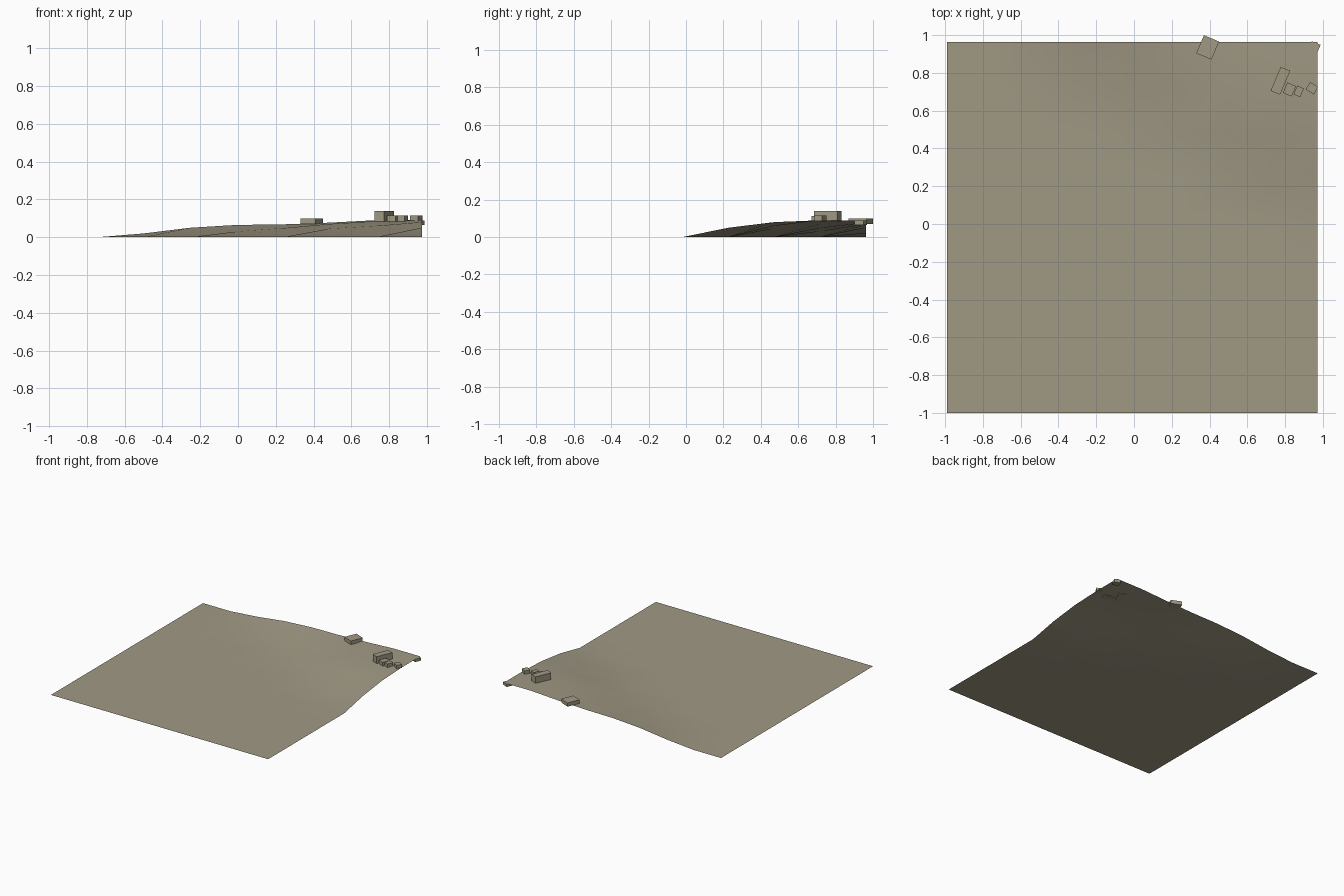
import bpy, bmesh, math
from mathutils import Matrix

cube = bpy.data.objects.get("Cube")
if cube:
    bpy.data.objects.remove(cube, do_unlink=True)

# Single earthy colour
earth = bpy.data.materials.new("dusty_earth")
earth.use_nodes = True
colour = (0.352, 0.319, 0.231, 1)
earth.diffuse_color = colour
bsdf = next(n for n in earth.node_tree.nodes if n.type == 'BSDF_PRINCIPLED')
bsdf.inputs["Base Color"].default_value = colour


def make_object(name, bm):
    mesh = bpy.data.meshes.new(name)
    bm.to_mesh(mesh)
    bm.free()
    mesh.materials.append(earth)
    obj = bpy.data.objects.new(name, mesh)
    bpy.context.collection.objects.link(obj)
    return obj


# Ground sheet: flat grid whose last rows rise towards the back left corner
CELLS = 8
LEFT, FRONT, STEP = -0.99, -1.0, 0.2453
rises = {  # row -> heights of its last columns
    5: [0.05],
    6: [0.045, 0.06, 0.08],
    7: [0.03, 0.048, 0.07, 0.085, 0.09],
    8: [0.02, 0.05, 0.065, 0.068, 0.077, 0.09, 0.09],
}


def ground_height(col, row):
    heights = rises.get(row, [])
    i = col - (CELLS + 1 - len(heights))
    return heights[i] if i >= 0 else 0.0


bm = bmesh.new()
grid = [[bm.verts.new((LEFT + c * STEP, FRONT + r * STEP, ground_height(c, r)))
         for c in range(CELLS + 1)] for r in range(CELLS + 1)]
for r in range(CELLS):
    for c in range(CELLS):
        bm.faces.new((grid[r][c], grid[r][c + 1], grid[r + 1][c + 1], grid[r + 1][c]))
for face in bm.faces:
    face.smooth = True
make_object("ground_sheet", bm)


# Plain block buildings
def block(name, x, y, width, depth, bottom, top, turn=-23):
    bm = bmesh.new()
    bmesh.ops.create_cube(bm, size=1)
    place = (Matrix.Translation((x, y, (bottom + top) / 2))
             @ Matrix.Rotation(math.radians(turn), 4, 'Z')
             @ Matrix.Diagonal((width, depth, top - bottom, 1)))
    bm.transform(place)
    make_object(name, bm)


block("lone_building", 0.39, 0.935, 0.087, 0.104, 0.07, 0.10)
block("tall_building", 0.775, 0.758, 0.054, 0.137, 0.084, 0.14)
block("middle_building", 0.823, 0.712, 0.05, 0.06, 0.084, 0.114)
block("small_building", 0.872, 0.702, 0.038, 0.05, 0.084, 0.114)
block("edge_building", 0.942, 0.719, 0.05, 0.046, 0.087, 0.116, -30)
block("sunken_building", 0.955, 0.935, 0.05, 0.05, 0.065, 0.088)
